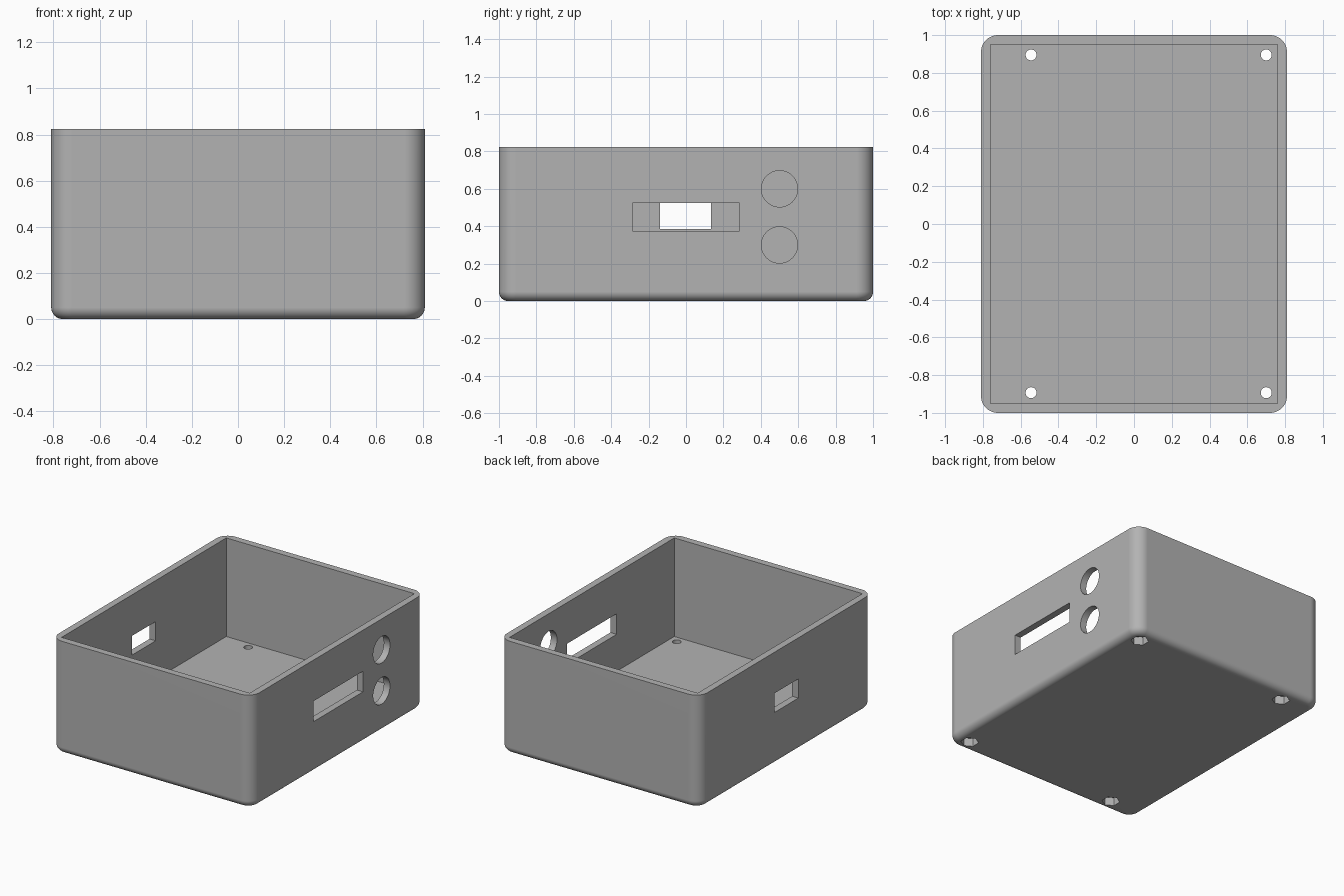
import bpy, bmesh, math
from mathutils import Matrix

default = bpy.data.objects.get("Cube")
if default:
    bpy.data.objects.remove(default, do_unlink=True)

WIDTH, LENGTH, HEIGHT = 1.62, 2.0, 0.825
WALL, FLOOR = 0.05, 0.105

grey = bpy.data.materials.new("grey plastic")
grey.use_nodes = True
colour = (0.45, 0.45, 0.45, 1)
grey.diffuse_color = colour
grey.node_tree.nodes["Principled BSDF"].inputs["Base Color"].default_value = colour


def make_object(name, bm):
    mesh = bpy.data.meshes.new(name)
    bmesh.ops.recalc_face_normals(bm, faces=bm.faces)
    bm.to_mesh(mesh)
    bm.free()
    mesh.materials.append(grey)
    obj = bpy.data.objects.new(name, mesh)
    bpy.context.collection.objects.link(obj)
    return obj


def block(low, high):
    bm = bmesh.new()
    bmesh.ops.create_cube(bm, size=1)
    for v in bm.verts:
        v.co = [a if c < 0 else b for a, b, c in zip(low, high, v.co)]
    return bm


def cylinder(radius, depth, centre, sides=48, along_x=False):
    bm = bmesh.new()
    turn = Matrix.Rotation(math.pi / 2, 4, "Y" if along_x else "Z")
    bmesh.ops.create_cone(bm, cap_ends=True, segments=sides, radius1=radius,
                          radius2=radius, depth=depth,
                          matrix=Matrix.Translation(centre) @ turn)
    return bm


# Outer shell: rounded upright corners, then a rounded bottom edge
hx, hy = WIDTH / 2, LENGTH / 2
bm = block((-hx, -hy, 0), (hx, hy, HEIGHT))
upright = [e for e in bm.edges if abs(e.verts[0].co.z - e.verts[1].co.z) > 0.5]
bmesh.ops.bevel(bm, geom=upright, offset=0.09, segments=12, profile=0.5, affect="EDGES")
bottom = [e for e in bm.edges if all(v.co.z < 0.001 for v in e.verts)]
bmesh.ops.bevel(bm, geom=bottom, offset=0.05, segments=8, profile=0.5, affect="EDGES")
case = make_object("enclosure_case", bm)

# Square-cornered interior
cutters = [make_object("interior_cutter", block(
    (WALL - hx, WALL - hy, FLOOR), (hx - WALL, hy - WALL, HEIGHT + 0.2)))]

# Wide slot in the left wall, small slot in the right wall
cutters.append(make_object("wide_slot_cutter", block((0.7, -0.285, 0.375), (0.9, 0.285, 0.525))))
cutters.append(make_object("small_slot_cutter", block((-0.9, -0.14, 0.385), (-0.7, 0.135, 0.525))))

# Two round ports beside the wide slot
for z in (0.3, 0.6):
    cutters.append(make_object("port_cutter", cylinder(0.097, 0.2, (hx, 0.5, z), along_x=True)))

# Screw holes through the floor with hexagonal nut pockets underneath
for x in (-0.545, 0.70):
    for y in (-0.893, 0.895):
        cutters.append(make_object("screw_hole_cutter", cylinder(0.029, 0.4, (x, y, 0.1), 32)))
        pocket = cylinder(0.061, 0.12, (x, y, 0), 6)
        bmesh.ops.rotate(pocket, verts=pocket.verts, cent=(x, y, 0),
                         matrix=Matrix.Rotation(math.pi / 2, 3, "Z"))
        cutters.append(make_object("nut_pocket_cutter", pocket))

for cutter in cutters:
    cutter.hide_render = True
    cut = case.modifiers.new(cutter.name, "BOOLEAN")
    cut.operation, cut.solver, cut.object = "DIFFERENCE", "EXACT", cutter

# Bake the cuts and drop the cutters
graph = bpy.context.evaluated_depsgraph_get()
baked = bpy.data.meshes.new_from_object(case.evaluated_get(graph))
case.modifiers.clear()
case.data = baked
baked.materials.clear()
baked.materials.append(grey)
for cutter in cutters:
    bpy.data.objects.remove(cutter, do_unlink=True)

# Smooth rounded corners with flat walls
bpy.ops.object.select_all(action="DESELECT")
case.select_set(True)
bpy.context.view_layer.objects.active = case
bpy.ops.object.shade_smooth_by_angle(angle=math.radians(30))
weighted = case.modifiers.new("flat walls", "WEIGHTED_NORMAL")
weighted.keep_sharp = True
